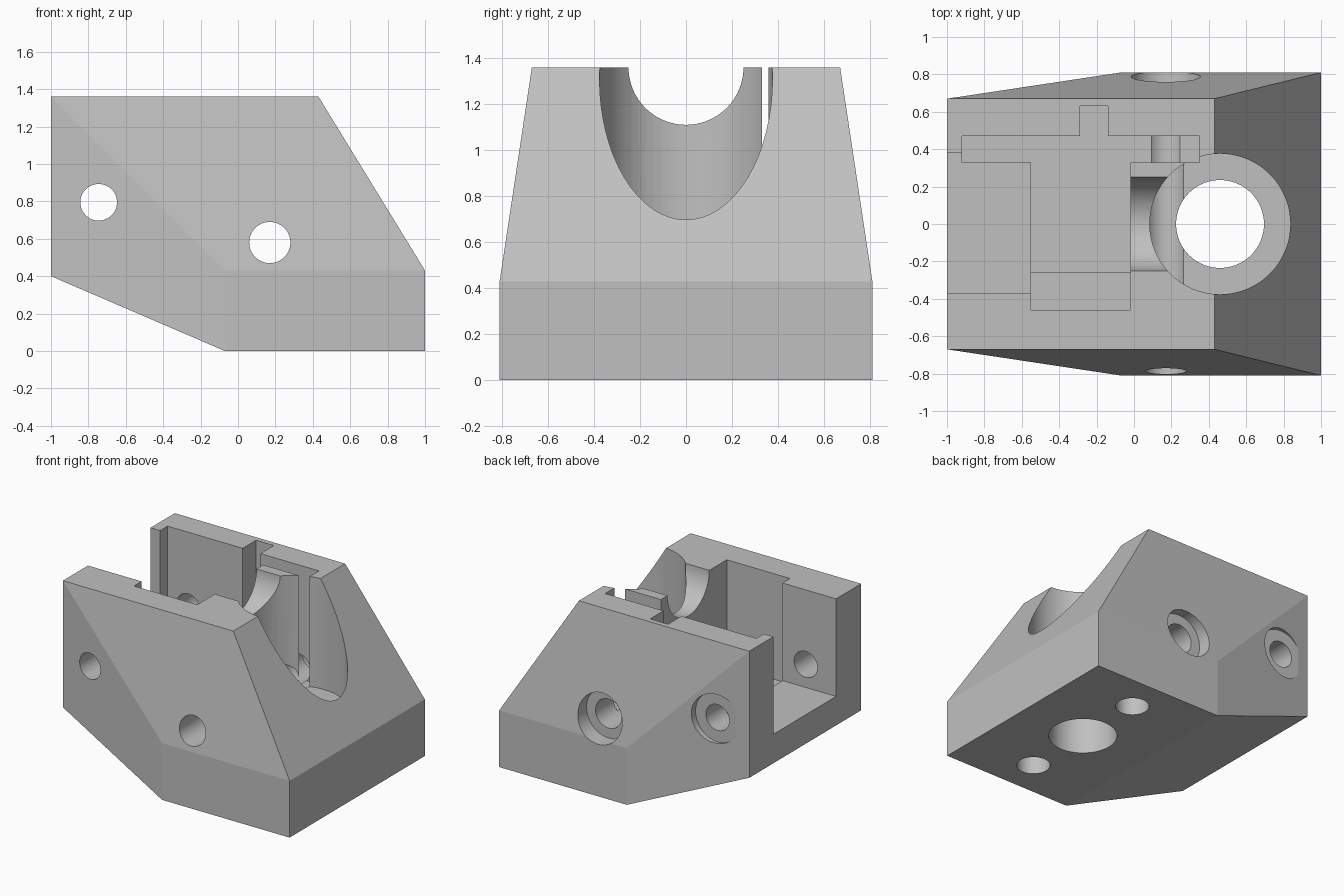
import bpy
import bmesh
from math import radians
from mathutils import Matrix, Vector

cube = bpy.data.objects.get("Cube")
if cube:
    bpy.data.objects.remove(cube, do_unlink=True)

TOP = 1.36
ABOVE = 1.8

grey = bpy.data.materials.new("plain_grey")
grey.use_nodes = True
colour = (0.53, 0.53, 0.53, 1)
grey.diffuse_color = colour
grey.node_tree.nodes["Principled BSDF"].inputs["Base Color"].default_value = colour


def make_object(name, bm):
    bmesh.ops.recalc_face_normals(bm, faces=bm.faces)
    mesh = bpy.data.meshes.new(name)
    bm.to_mesh(mesh)
    bm.free()
    mesh.materials.append(grey)
    obj = bpy.data.objects.new(name, mesh)
    bpy.context.collection.objects.link(obj)
    return obj


def prism(name, outline, z0, z1):
    bm = bmesh.new()
    face = bm.faces.new([bm.verts.new((x, y, z0)) for x, y in outline])
    ext = bmesh.ops.extrude_face_region(bm, geom=[face])
    verts = [v for v in ext["geom"] if isinstance(v, bmesh.types.BMVert)]
    bmesh.ops.translate(bm, verts=verts, vec=(0, 0, z1 - z0))
    return make_object(name, bm)


def box(name, x0, x1, y0, y1, z0, z1):
    return prism(name, [(x0, y0), (x1, y0), (x1, y1), (x0, y1)], z0, z1)


def rod(name, start, end, radius):
    a, b = Vector(start), Vector(end)
    turn = (b - a).to_track_quat("Z", "Y").to_matrix().to_4x4()
    bm = bmesh.new()
    bmesh.ops.create_cone(bm, cap_ends=True, segments=64, radius1=radius,
                          radius2=radius, depth=(b - a).length,
                          matrix=Matrix.Translation((a + b) / 2) @ turn)
    return make_object(name, bm)


# Faceted outer block
bm = bmesh.new()
corners = [(-1, 0.67, 0.4), (-1, 0.67, TOP), (0.43, 0.67, TOP),
           (-0.07, 0.81, 0), (-0.07, 0.81, 0.43), (1, 0.81, 0), (1, 0.81, 0.43)]
for x, y, z in corners:
    for side in (-1, 1):
        bm.verts.new((x, side * y, z))
bmesh.ops.convex_hull(bm, input=bm.verts)
bmesh.ops.dissolve_limit(bm, angle_limit=radians(1), verts=bm.verts, edges=bm.edges)
body = make_object("mount_block", bm)

# Central pocket with side groove and notch
pocket = [(-0.92, 0.33), (-0.92, 0.47), (-0.29, 0.47), (-0.29, 0.63),
          (-0.14, 0.63), (-0.14, 0.47), (0.35, 0.47), (0.35, 0.33),
          (-0.02, 0.33), (-0.02, -0.26), (-0.55, -0.26), (-0.55, 0.33)]
cutters = [
    prism("pocket_cutter", pocket, 0.5, ABOVE),
    box("ledge_cutter", -0.55, -0.02, -0.46, -0.1, 0.56, ABOVE),
    box("open_slot_cutter", -1.2, -0.4, -0.37, 0.38, 0.62, ABOVE),
    # Vertical bore, its through hole and the channel to the pocket
    rod("bore_cutter", (0.46, 0, 0.525), (0.46, 0, ABOVE), 0.376),
    rod("through_hole_cutter", (0.46, 0, -0.2), (0.46, 0, 0.8), 0.235),
    rod("channel_cutter", (-0.1, 0, TOP), (0.46, 0, TOP), 0.25),
]

# Blind holes underneath
for side in (-1, 1):
    cutters.append(rod("base_hole_cutter", (0.46, side * 0.53, -0.2),
                       (0.46, side * 0.53, 0.38), 0.115))

# Cross bolt holes with counterbores at the back
for x, z, radius in ((-0.745, 0.795, 0.098), (0.17, 0.58, 0.11)):
    cutters.append(rod("bolt_hole_cutter", (x, -1, z), (x, 1, z), radius))
    cutters.append(rod("counterbore_cutter", (x, 0.685, z), (x, 1, z), 0.185))

# Cut the block and discard the cutters
bpy.context.view_layer.objects.active = body
for cutter in cutters:
    cutter.hide_render = True
    mod = body.modifiers.new("cut", "BOOLEAN")
    mod.operation = "DIFFERENCE"
    mod.solver = "EXACT"
    mod.object = cutter
    bpy.ops.object.modifier_apply(modifier=mod.name)
    bpy.data.objects.remove(cutter, do_unlink=True)

# Smooth bores, sharp edges
bpy.ops.object.select_all(action="DESELECT")
body.select_set(True)
bpy.ops.object.shade_smooth_by_angle(angle=radians(8))
